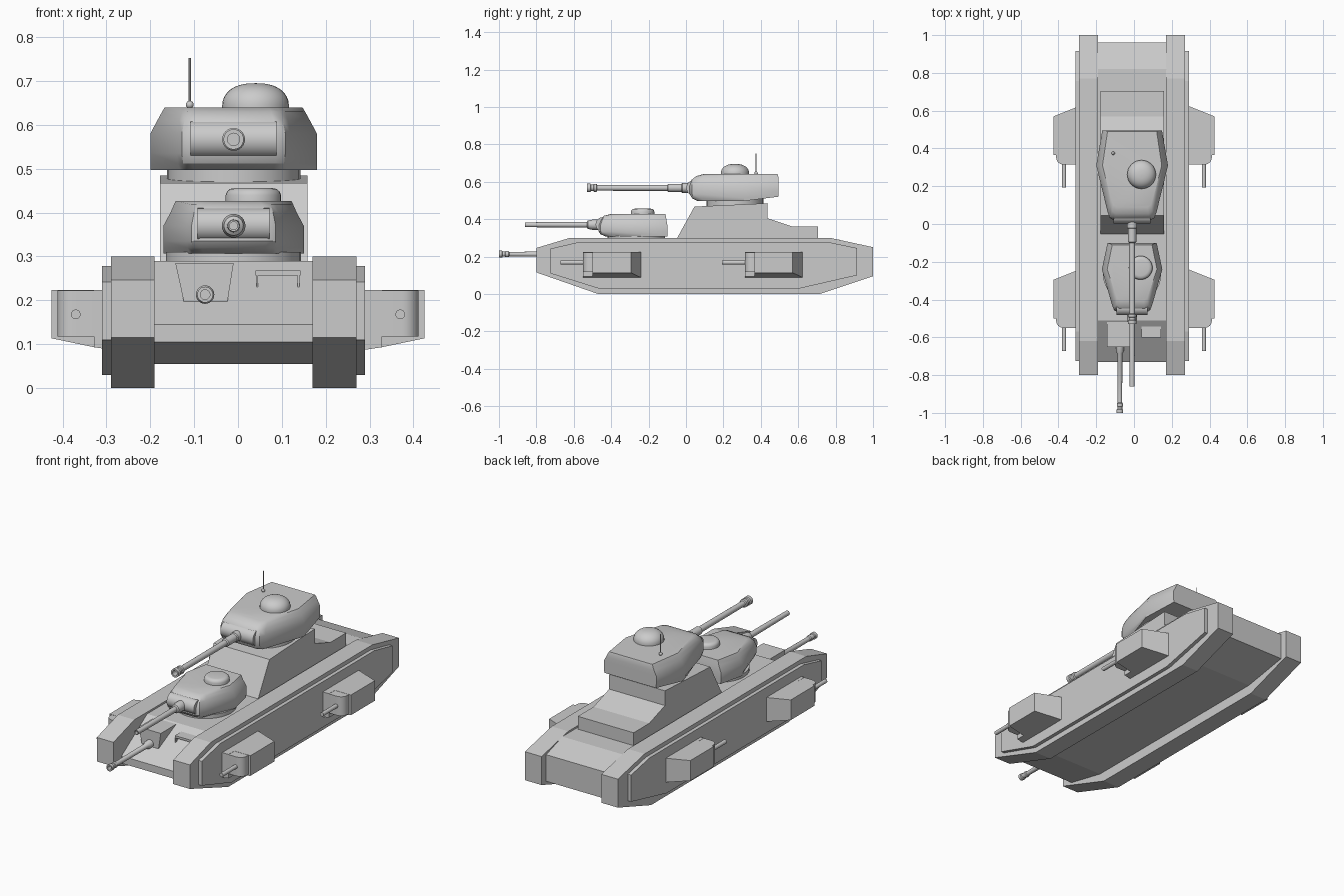
import bpy, bmesh, math
from mathutils import Vector

if "Cube" in bpy.data.objects:
    bpy.data.objects.remove(bpy.data.objects["Cube"])

CX = -0.01  # centre line of hull and turrets


def finish(bm, name, smooth=None, bevel=0):
    bmesh.ops.remove_doubles(bm, verts=bm.verts, dist=1e-5)
    bmesh.ops.recalc_face_normals(bm, faces=bm.faces)
    if bevel:
        bmesh.ops.bevel(bm, geom=bm.edges[:], offset=bevel, segments=2,
                        affect='EDGES', profile=0.5)
    me = bpy.data.meshes.new(name)
    bm.to_mesh(me)
    bm.free()
    ob = bpy.data.objects.new(name, me)
    bpy.context.collection.objects.link(ob)
    if smooth:
        bpy.ops.object.select_all(action='DESELECT')
        ob.select_set(True)
        bpy.context.view_layer.objects.active = ob
        bpy.ops.object.shade_smooth_by_angle(angle=math.radians(smooth))
    return ob


def loft(name, rings, smooth=None, bevel=0):
    """Skin between closed rings of equal length, capped at both ends."""
    bm = bmesh.new()
    rows = [[bm.verts.new(p) for p in r] for r in rings]
    n = len(rows[0])
    for a, b in zip(rows, rows[1:]):
        for i in range(n):
            j = (i + 1) % n
            bm.faces.new((a[i], a[j], b[j], b[i]))
    bm.faces.new(rows[0])
    bm.faces.new(rows[-1])
    return finish(bm, name, smooth, bevel)


def slab(name, yz, x0, x1):
    return loft(name, [[(x, y, z) for y, z in yz] for x in (x0, x1)])


def box(name, x, y, z, bevel=0):
    yz = [(y[0], z[0]), (y[1], z[0]), (y[1], z[1]), (y[0], z[1])]
    return loft(name, [[(a, b, c) for b, c in yz] for a in x], bevel=bevel)


def lathe(name, profile, centre, axis='Z', seg=32):
    """Spin (radius, distance) pairs round an axis through centre."""
    rings = []
    for r, t in profile:
        ring = []
        for i in range(seg):
            a = 2 * math.pi * i / seg
            u, v = r * math.cos(a), r * math.sin(a)
            o = {'X': (t, u, v), 'Y': (u, t, v), 'Z': (u, v, t)}[axis]
            ring.append(Vector(centre) + Vector(o))
        rings.append(ring)
    return loft(name, rings, smooth=35)


# Tracks and side plates
track = [(-.80, .115), (-.80, .246), (-.62, .30), (.77, .30),
         (1.0, .25), (1.0, .095), (.715, 0), (-.47, 0)]
plate = [(-.725, .11), (-.725, .242), (-.57, .278), (.757, .278),
         (.915, .245), (.915, .10), (.61, .03), (-.47, .03)]
for side, s in (("left", -1), ("right", 1)):
    slab(side + "_track", track, CX + s * .18, CX + s * .28)
    slab(side + "_side_plate", plate, CX + s * .27, CX + s * .30)

# Hull between the tracks, and stepped superstructure
slab("hull", [(-.51, .29), (-.73, .145), (-.73, .105), (-.5, .055), (.7, .055),
              (.96, .10), (.96, .245), (.82, .29)], CX - .181, CX + .181)
slab("superstructure", [(-.055, .285), (.045, .467), (.435, .485), (.435, .405),
                        (.57, .36), (.705, .36), (.705, .285)], CX - .168, CX + .168)


# Turret: stacked outlines with a rounded nose
def turret(name, levels, yw):
    """levels: (z, z at back, back y, front y, back hw, wide hw, front hw)"""
    rings = []
    for z, zb, yb, yf, b, w, f in levels:
        half = [(b, yb, zb), (w, yw, z), (f + .012, yf + .045, z),
                (f, yf + .012, z), (f - .02, yf, z)]
        rings.append([(CX + x, y, q) for x, y, q in half] +
                     [(CX - x, y, q) for x, y, q in reversed(half)])
    return loft(name, rings, smooth=32)


turret("main_turret", [
    (.497, .52, .495, .06, .155, .190, .110),
    (.512, .535, .495, .032, .157, .190, .115),
    (.535, .55, .495, .02, .158, .190, .118),
    (.580, .585, .495, .02, .158, .190, .118),
    (.610, .610, .495, .03, .145, .174, .112),
    (.630, .630, .493, .055, .136, .163, .106),
    (.640, .640, .490, .09, .130, .157, .100)], .31)
turret("front_turret", [
    (.307, .307, -.10, -.43, .128, .160, .088),
    (.320, .320, -.10, -.458, .130, .160, .093),
    (.335, .335, -.10, -.468, .130, .160, .096),
    (.370, .370, -.10, -.468, .130, .160, .096),
    (.400, .400, -.105, -.458, .115, .144, .090),
    (.418, .418, -.108, -.438, .109, .136, .085),
    (.427, .427, -.11, -.405, .105, .132, .080)], -.24)

# Turret rings
lathe("main_turret_ring", [(.152, .45), (.152, .53)], (CX, .262, 0))
lathe("front_turret_ring", [(.154, .27), (.154, .31)], (CX, -.265, 0))

# Curved gun mantlets
lathe("main_mantlet", [(.043, -.098), (.043, .098)], (CX, .045, .567), 'X')
lathe("front_mantlet", [(.038, -.082), (.038, .082)], (CX, -.445, .372), 'X')

# Guns: stepped barrels with open muzzles
lathe("main_gun", [(.026, .04), (.026, -.02), (.022, -.025), (.022, -.095), (.016, -.10),
                   (.015, -.475), (.022, -.478), (.022, -.492), (.017, -.495),
                   (.017, -.508), (.023, -.511), (.023, -.53), (.014, -.53),
                   (.014, -.48)], (CX, 0, .567), 'Y', 24)
lathe("front_gun", [(.027, -.45), (.027, -.50), (.022, -.525), (.015, -.53), (.013, -.86),
                    (.009, -.86), (.009, -.80)], (CX, 0, .370), 'Y', 24)
lathe("hull_gun", [(.021, -.62), (.021, -.675), (.014, -.685), (.012, -.945), (.016, -.95),
                   (.016, -.965), (.013, -.968), (.013, -.98), (.018, -.983),
                   (.018, -1.0), (.011, -1.0), (.011, -.96)], (-.075, 0, .213), 'Y', 24)

# Domed cupola and flat hatch on the turret roofs
dome = [(.076, -.01), (.076, .005)]
dome += [(.076 * math.cos(a) ** .8, .005 + .05 * math.sin(a))
         for a in [math.pi / 2 * i / 8 for i in range(1, 8)]] + [(.002, .055)]
lathe("dome_cupola", dome, (.04, .262, .64))
lathe("front_hatch", [(.063, -.01), (.063, .013), (.060, .021), (.053, .027),
                      (.042, .029), (.002, .029)], (.035, -.232, .427))

# Antenna with ball foot
ball = [(max(.0005, .009 * math.sin(a)), -.009 * math.cos(a))
        for a in [math.pi * i / 8 for i in range(9)]]
lathe("antenna_foot", ball, (-.11, .375, .646), seg=16)
lathe("antenna", [(.0025, 0), (.0025, .11)], (-.11, .375, .642), seg=8)

# Hull gun housing on the glacis, tapering downward
loft("hull_gun_housing", [[(x, y, z) for x, z in
     [(-.143, .285), (-.01, .285), (-.025, .19), (-.122, .19)]] for y in (-.65, -.50)])

# Driver's visor: hood on two small brackets
box("visor_hood", (.04, .142), (-.60, -.53), (.256, .268))
for x in (.042, .136):
    box("visor_bracket", (x, x + .004), (-.60, -.54), (.228, .258))
box("visor_slit_frame", (.044, .138), (-.585, -.54), (.23, .24))

# Side sponsons with curved shields and small guns
outline = [(.275, -.55), (.328, -.55), (.328, -.50), (.425, -.50), (.425, -.295), (.275, -.235)]
for side, s in (("left", -1), ("right", 1)):
    for end, d in (("front", 0), ("rear", .865)):
        n = side + "_" + end
        loft(n + "_sponson", [
            [(s * x, y + d, .085 + max(0, x - .29) * .21) for x, y in outline],
            [(s * x, y + d, .223) for x, y in outline]])
        arc = [(.375 + .037 * math.sin(a), -.513 - .037 * math.cos(a))
               for a in [math.pi / 2 * i / 6 for i in range(7)]]
        shield = [(.328, -.49), (.328, -.55)] + arc + [(.412, -.49)]
        loft(n + "_sponson_shield", [[(s * x, y + d, z) for x, y in shield]
                                     for z in (.118, .222)], smooth=35)
        lathe(n + "_sponson_gun", [(.011, -.54 + d), (.011, -.672 + d)],
              (s * .37, 0, .168), 'Y', 16)
